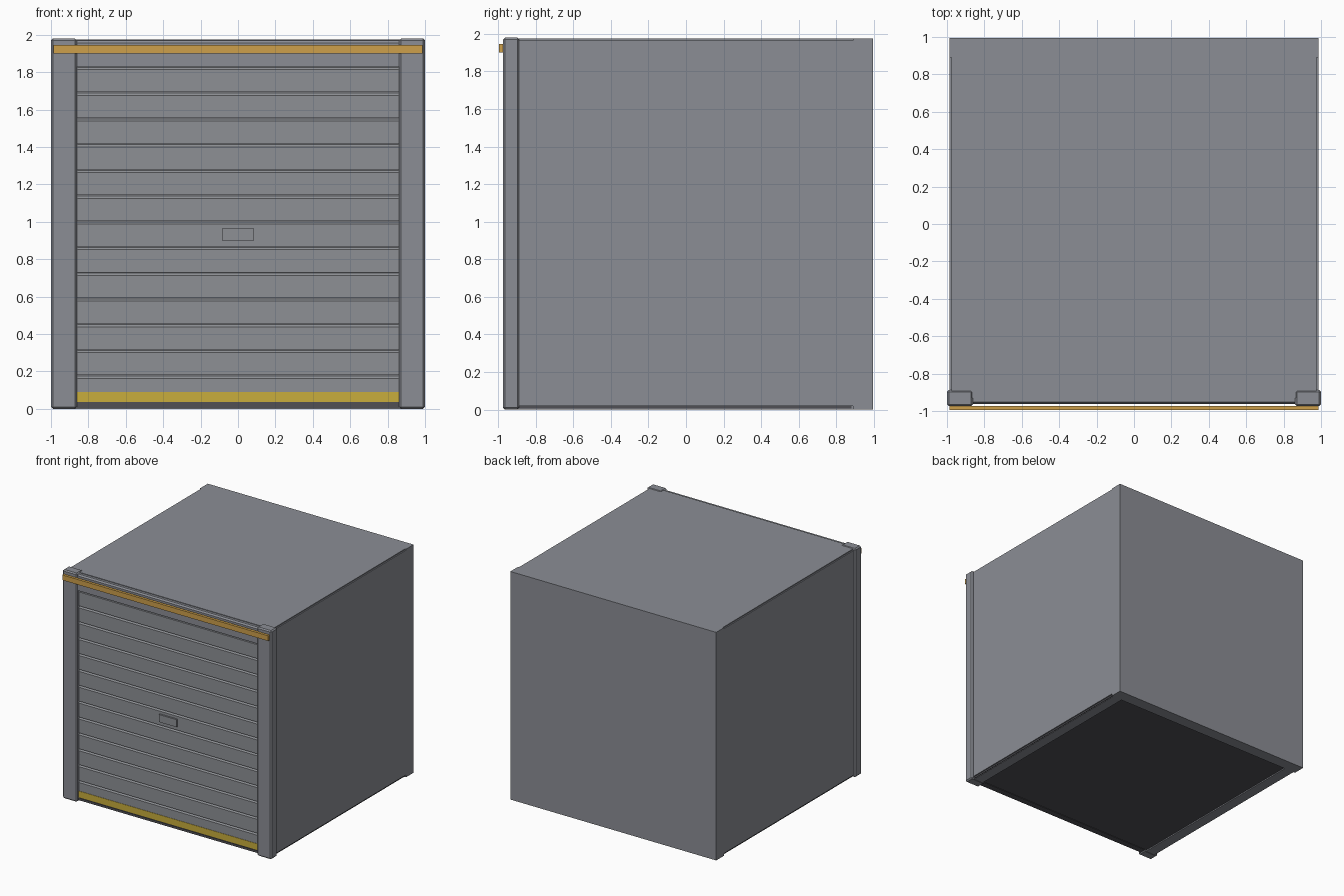
import bpy, bmesh

cube = bpy.data.objects.get("Cube")
if cube:
    bpy.data.objects.remove(cube, do_unlink=True)


def material(name, rgb):
    m = bpy.data.materials.new(name)
    m.use_nodes = True
    m.diffuse_color = (*rgb, 1)
    m.node_tree.nodes["Principled BSDF"].inputs["Base Color"].default_value = (*rgb, 1)
    return m


GREY = material("wall grey", (0.26, 0.27, 0.30))
SLAT = material("shutter grey", (0.27, 0.28, 0.30))
DARK = material("dark floor", (0.08, 0.08, 0.09))
ORANGE = material("orange trim", (0.61, 0.35, 0.07))
YELLOW = material("yellow strip", (0.58, 0.42, 0.045))


def finish(name, bm, mat, bevel=0):
    bmesh.ops.recalc_face_normals(bm, faces=bm.faces)
    mesh = bpy.data.meshes.new(name)
    bm.to_mesh(mesh)
    bm.free()
    mesh.materials.append(mat)
    ob = bpy.data.objects.new(name, mesh)
    bpy.context.collection.objects.link(ob)
    if bevel:
        mod = ob.modifiers.new("Bevel", "BEVEL")
        mod.width = bevel
        mod.segments = 1
    return ob


def box(name, x, y, z, mat, bevel=0):
    """Box spanning the given (low, high) ranges."""
    bm = bmesh.new()
    bmesh.ops.create_cube(bm, size=1)
    for v in bm.verts:
        v.co = [r[0] if c < 0 else r[1] for c, r in zip(v.co, (x, y, z))]
    return finish(name, bm, mat, bevel)


def extrude_x(name, profile, half, mat):
    """Closed (y, z) outline extruded along x."""
    bm = bmesh.new()
    face = bm.faces.new([bm.verts.new((-half, y, z)) for y, z in profile])
    out = bmesh.ops.extrude_face_region(bm, geom=[face])
    verts = [g for g in out["geom"] if isinstance(g, bmesh.types.BMVert)]
    bmesh.ops.translate(bm, verts=verts, vec=(2 * half, 0, 0))
    return finish(name, bm, mat)


# Room shell
BODY, TOP = 0.986, 1.975
box("back_wall", (-BODY, BODY), (0.89, 0.995), (0, TOP), GREY)
box("roof", (-0.976, 0.976), (-0.93, 0.89), (1.87, TOP), GREY)
box("floor", (-0.89, 0.89), (-0.95, 0.89), (0.012, 0.03), DARK)

# Mirrored walls, skirtings and door posts
for side, s in (("left", 1), ("right", -1)):
    def span(a, b):
        return tuple(sorted((s * a, s * b)))
    box(side + "_wall", span(0.88, BODY), (-0.90, 0.89), (0.02, 1.966), GREY)
    box(side + "_wall_foot", span(0.88, 0.97), (-0.90, 0.89), (0.002, 0.02), GREY)
    box(side + "_skirting", span(0.97, 0.976), (-0.89, 0.88), (0.006, 0.02), DARK)
    box(side + "_post", span(0.862, 1.0), (-0.974, -0.888), (0, 1.98), GREY, 0.01)

# Lintel with chamfered top edge
extrude_x("lintel", [(-0.90, 1.83), (-0.962, 1.83), (-0.962, 1.957),
                     (-0.952, 1.97), (-0.90, 1.97)], 0.87, GREY)
box("top_trim", (-BODY, BODY), (-0.995, -0.972), (1.90, 1.945), ORANGE)

# Roller shutter: flat slats separated by shallow grooves with sloping sills
FRONT, GROOVE, PITCH, HALF = -0.947, -0.935, 0.1375, 0.868
profile = [(-0.90, 0.09), (FRONT, 0.09)]
for i in range(13):
    z = 0.163 + i * PITCH
    profile += [(FRONT, z), (GROOVE, z + 0.012), (GROOVE, z + 0.017), (FRONT, z + 0.017)]
profile += [(FRONT, 1.85), (-0.90, 1.85)]
extrude_x("shutter", profile, HALF, SLAT)
box("shutter_bottom_strip", (-HALF, HALF), (-0.95, -0.90), (0.035, 0.09), YELLOW)
box("door_sill", (-HALF, HALF), (-0.945, -0.89), (0.008, 0.035), DARK)
box("handle_plate", (-0.085, 0.085), (-0.962, FRONT + 0.002), (0.90, 0.965), SLAT)
